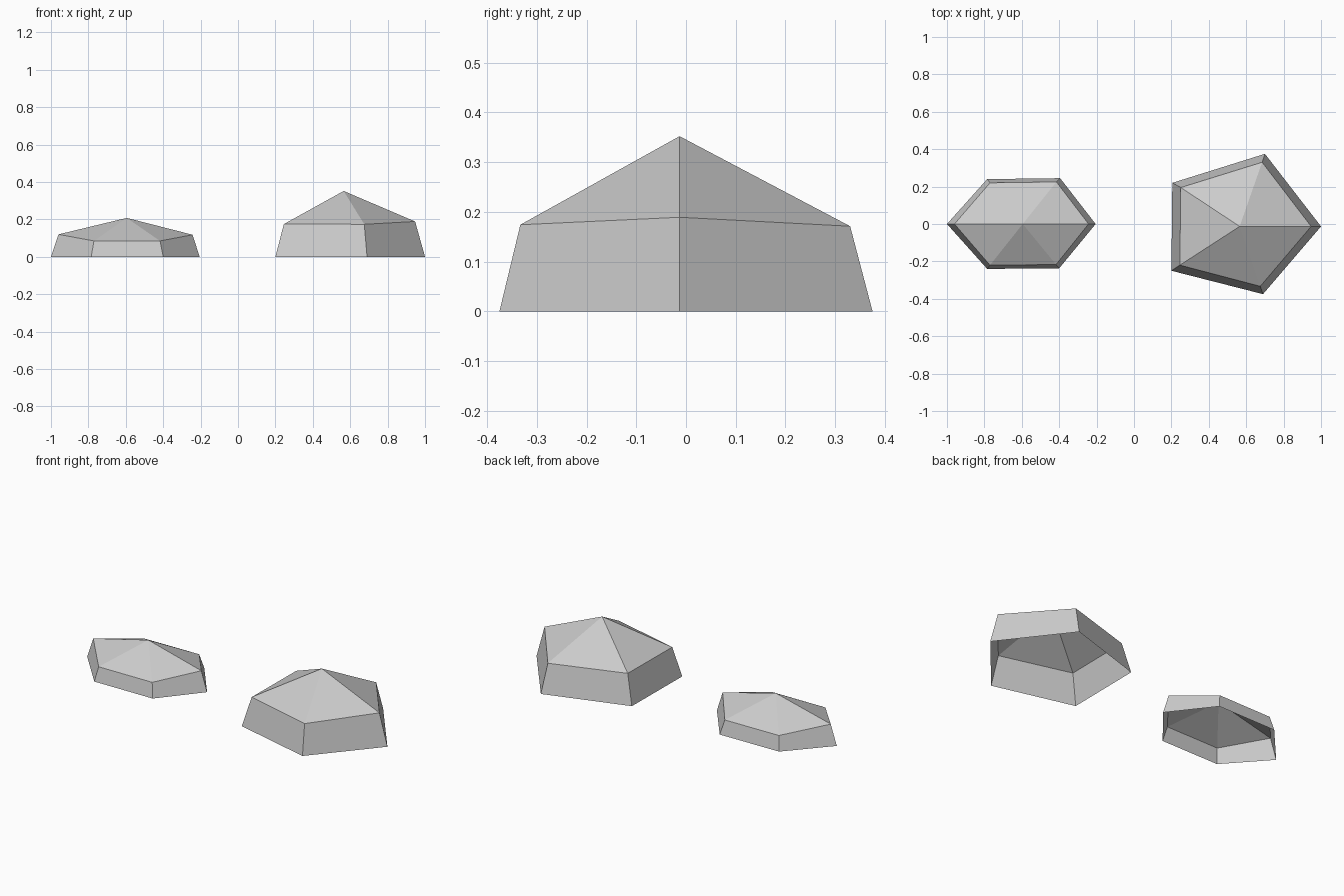
import bpy, bmesh

cube = bpy.data.objects.get("Cube")
if cube:
    bpy.data.objects.remove(cube, do_unlink=True)

# One plain stone colour
stone = bpy.data.materials.new("pale_grey_stone")
stone.use_nodes = True
colour = (0.6, 0.6, 0.6, 1)
stone.diffuse_color = colour
bsdf = next(n for n in stone.node_tree.nodes if n.type == 'BSDF_PRINCIPLED')
bsdf.inputs["Base Color"].default_value = colour


def make_rock(name, base, shoulder, apex):
    """Open-bottomed rock: sloped sides up to a shoulder ring, then a peak."""
    bm = bmesh.new()
    low = [bm.verts.new((x, y, 0)) for x, y in base]
    high = [bm.verts.new(p) for p in shoulder]
    tip = bm.verts.new(apex)
    for i in range(len(low)):
        j = (i + 1) % len(low)
        bm.faces.new((low[i], low[j], high[j], high[i]))
        bm.faces.new((high[i], high[j], tip))
    mesh = bpy.data.meshes.new(name)
    bm.to_mesh(mesh)
    bm.free()
    mesh.materials.append(stone)
    rock = bpy.data.objects.new(name, mesh)
    bpy.context.collection.objects.link(rock)
    return rock


# Tall five-sided rock, corners listed counter-clockwise
make_rock(
    "large_rock",
    [(0.20, -0.25), (0.69, -0.375), (1.0, -0.013), (0.70, 0.375), (0.205, 0.22)],
    [(0.245, -0.22, 0.175), (0.675, -0.333, 0.174), (0.947, -0.013, 0.189),
     (0.685, 0.33, 0.171), (0.25, 0.195, 0.175)],
    (0.565, -0.013, 0.352))

# Low six-sided rock
make_rock(
    "small_rock",
    [(-1.0, 0), (-0.785, -0.24), (-0.40, -0.237), (-0.205, 0), (-0.395, 0.245), (-0.785, 0.24)],
    [(-0.96, 0, 0.12), (-0.77, -0.22, 0.085), (-0.417, -0.217, 0.085),
     (-0.243, 0, 0.118), (-0.415, 0.225, 0.085), (-0.77, 0.22, 0.085)],
    (-0.595, 0, 0.208))
